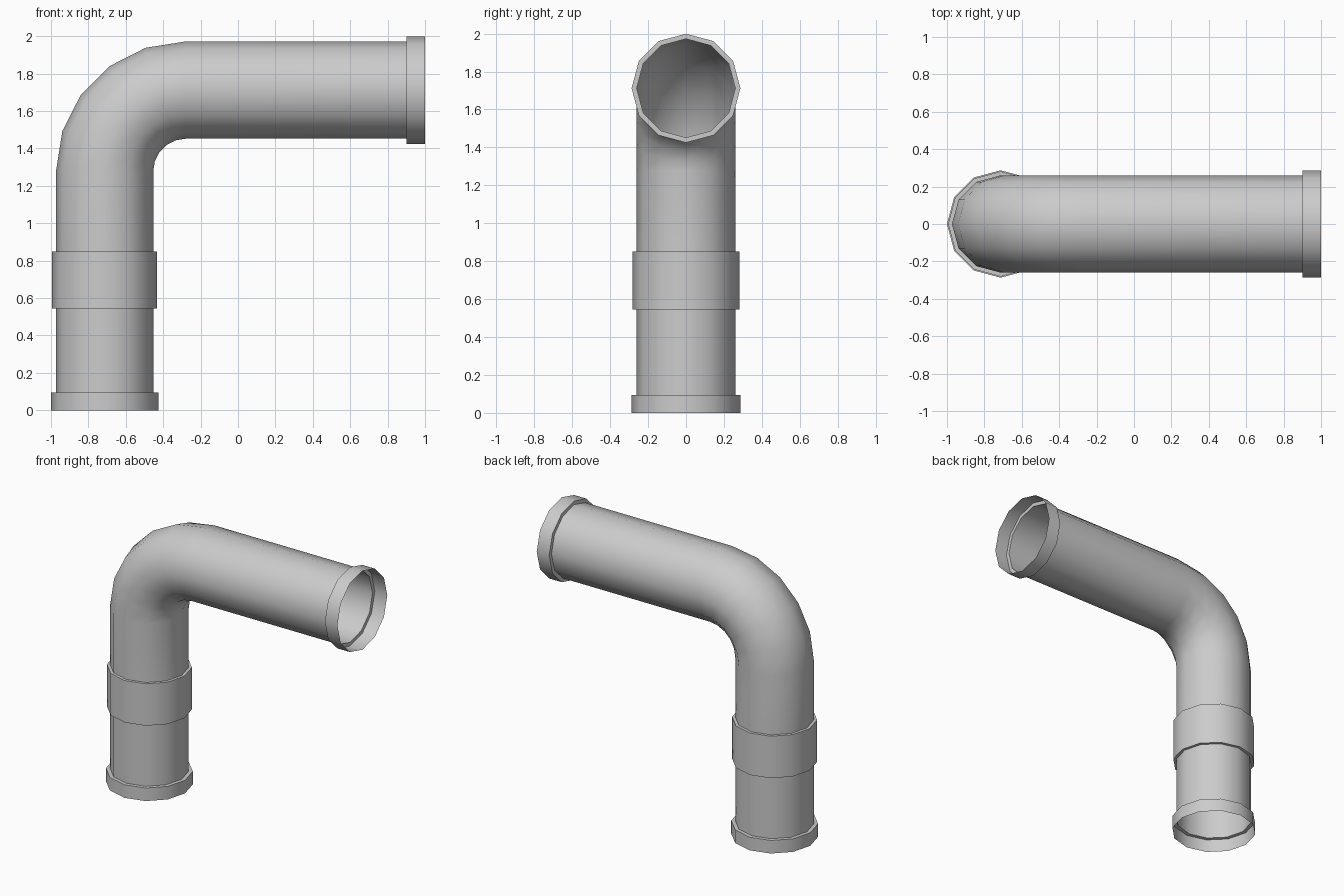
import bpy
import bmesh
from math import cos, sin, pi, radians
from mathutils import Vector

SIDES = 12
PIPE_R, RIM_R, COLLAR_R = 0.26, 0.287, 0.281
AXIS_X, AXIS_Z = -0.713, 1.712      # centre lines of the two straight runs
BEND_R, BEND_STEPS = 0.433, 5

cube = bpy.data.objects.get("Cube")
if cube:
    bpy.data.objects.remove(cube, do_unlink=True)

metal = bpy.data.materials.new("light_grey")
grey = (0.6, 0.6, 0.6, 1)
metal.diffuse_color = grey
metal.use_nodes = True
metal.node_tree.nodes["Principled BSDF"].inputs["Base Color"].default_value = grey


def sweep(name, stations):
    """Skin open rings; each station is (centre, tilt from upright, radius)."""
    bm = bmesh.new()
    rings = []
    for centre, tilt, radius in stations:
        across = Vector((cos(tilt), 0, -sin(tilt)))
        rings.append([bm.verts.new(Vector(centre) + radius * (
            across * cos(2 * pi * i / SIDES) + Vector((0, sin(2 * pi * i / SIDES), 0))))
            for i in range(SIDES)])
    for a, b in zip(rings, rings[1:]):
        for i in range(SIDES):
            j = (i + 1) % SIDES
            bm.faces.new((a[i], a[j], b[j], b[i]))
    mesh = bpy.data.meshes.new(name)
    bm.to_mesh(mesh)
    bm.free()
    mesh.materials.append(metal)
    obj = bpy.data.objects.new(name, mesh)
    bpy.context.collection.objects.link(obj)
    bpy.ops.object.select_all(action='DESELECT')
    obj.select_set(True)
    bpy.context.view_layer.objects.active = obj
    bpy.ops.object.shade_smooth_by_angle(angle=radians(40))


def up(z, radius):
    return ((AXIS_X, 0, z), 0, radius)


def along(x, radius):
    return ((x, 0, AXIS_Z), pi / 2, radius)


# Upright run: foot rim, lower pipe and coupling collar
sweep("foot_rim", [up(0, RIM_R), up(0.095, RIM_R), up(0.095, PIPE_R)])
sweep("lower_pipe", [up(0.095, PIPE_R), up(0.545, PIPE_R)])
sweep("coupling_collar", [up(0.545, PIPE_R), up(0.545, COLLAR_R),
                          up(0.85, COLLAR_R), up(0.85, PIPE_R)])

# Elbow and horizontal run
bend = []
for k in range(BEND_STEPS + 1):
    t = k / BEND_STEPS * pi / 2
    bend.append(((AXIS_X + BEND_R * (1 - cos(t)), 0, AXIS_Z - BEND_R * (1 - sin(t))),
                 t, PIPE_R))
sweep("elbow_pipe", [up(0.85, PIPE_R)] + bend + [along(0.9, PIPE_R)])

# Open mouth rim
sweep("mouth_rim", [along(0.9, PIPE_R), along(0.9, RIM_R), along(1, RIM_R)])
